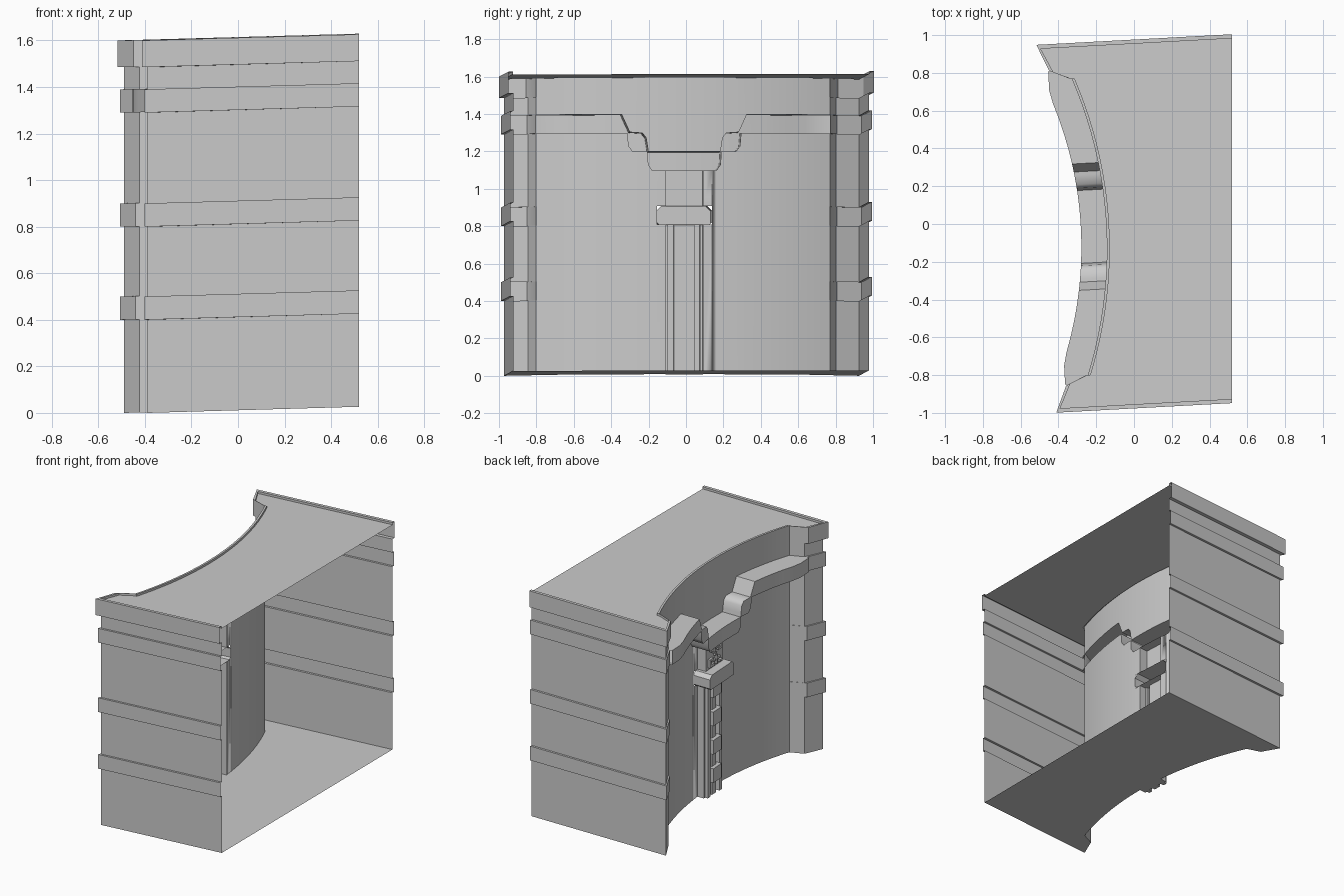
import bpy, bmesh, math
from mathutils import Vector

if "Cube" in bpy.data.objects:
    bpy.data.objects.remove(bpy.data.objects["Cube"])

T = math.radians(3.1)          # the whole block is turned slightly about z
C, S = math.cos(T), math.sin(T)

def W(u, v, z):                # local depth / width / height -> world, floor rises to the back
    return Vector((u * C - v * S, u * S + v * C, z + 0.0275 * max(0, u + 0.44) / 0.95))

def back(v):                   # local depth of the open rear plane
    return (0.52 + v * S) / C

def make(name, quads, angle=30):
    bm = bmesh.new()
    for q in quads:
        bm.faces.new([bm.verts.new(W(*p)) for p in q])
    bmesh.ops.remove_doubles(bm, verts=bm.verts, dist=1e-5)
    bmesh.ops.dissolve_degenerate(bm, dist=1e-5, edges=bm.edges)
    bmesh.ops.recalc_face_normals(bm, faces=bm.faces)
    ref = Vector((0.2, 0, 0.8))
    if sum(f.normal.dot(f.calc_center_median() - ref) * f.calc_area() for f in bm.faces) < 0:
        bmesh.ops.reverse_faces(bm, faces=bm.faces)
    me = bpy.data.meshes.new(name)
    bm.to_mesh(me)
    bm.free()
    ob = bpy.data.objects.new(name, me)
    bpy.context.collection.objects.link(ob)
    bpy.ops.object.select_all(action='DESELECT')
    ob.select_set(True)
    bpy.context.view_layer.objects.active = ob
    bpy.ops.object.shade_smooth_by_angle(angle=math.radians(angle))
    return ob

def sag(v, r):
    return r - math.sqrt(r * r - v * v)

def inner(v):                  # curved wall
    return -0.147 - sag(v, 2.266)

def outer(v):                  # face of the moulding
    return max(-0.41, -0.282 - sag(v, 2.0))

def interp(pts, v):
    v = abs(v)
    for (a, za), (b, zb) in zip(pts, pts[1:]):
        if v <= b:
            return za + (zb - za) * (v - a) / (b - a)
    return pts[-1][1]

UP = [(0, 1.19), (.193, 1.19), (.205, 1.265), (.225, 1.29), (.292, 1.295), (.335, 1.39), (.83, 1.39)]
LO = [(0, 1.09), (.172, 1.09), (.193, 1.12), (.197, 1.19), (.275, 1.19), (.298, 1.22), (.304, 1.29), (.83, 1.29)]
EDGE = 0.787
half = sorted({p[0] for p in UP + LO} | {.1, .147, .42, .5, .58, .66, .73, EDGE, .05})
VS = [-v for v in reversed(half) if v > 0] + half

# curved wall, left open behind the moulding and the pilaster
wall, band = [], []
for a, b in zip(VS, VS[1:]):
    m = abs(a + b) / 2
    la, lb, ua, ub = interp(LO, a), interp(LO, b), interp(UP, a), interp(UP, b)
    def strip(z0a, z0b, z1a, z1b):
        wall.append([(inner(a), a, z0a), (inner(b), b, z0b), (inner(b), b, z1b), (inner(a), a, z1a)])
    if m < EDGE:
        strip(ua, ub, 1.6, 1.6)
        if m > .147:
            strip(0, 0, la, lb)
        elif m > .1:
            strip(0, 0, .8, .8)
            strip(.9, .9, la, lb)
    # stepped moulding: face, top and underside
    band.append([(outer(a), a, la), (outer(b), b, lb), (outer(b), b, ub), (outer(a), a, ua)])
    for za, zb in ((ua, ub), (la, lb)):
        band.append([(outer(a), a, za), (outer(b), b, zb), (inner(b), b, zb), (inner(a), a, za)])
make("curved_wall", wall)
make("stepped_moulding", band, 50)

# side walls and corner piers with three bands and a cornice
def profile(d):
    v = .95 + d
    return [(back(v), v), (-.44 - d, v), (-.38 - d, .825 + d * .4), (-.288 - d * .5, EDGE)]

LEVELS = [(0, 0), (.4, 0), (.4, .015), (.5, .015), (.5, 0), (.8, 0), (.8, .015), (.9, .015), (.9, 0),
          (1.29, 0), (1.29, .015), (1.39, .015), (1.39, 0), (1.485, 0), (1.485, .025), (1.6, .025)]

def side(s):
    def prof(d):
        p = [(u, v * s) for u, v in profile(d)]
        return [(back(p[0][1]), p[0][1])] + p[1:]
    quads = []
    for (z0, d0), (z1, d1) in zip(LEVELS, LEVELS[1:]):
        p, q = prof(d0), prof(d1)
        for i in range(3):
            quads.append([(*p[i], z0), (*p[i + 1], z0), (*q[i + 1], z1), (*q[i], z1)])
        quads.append([(*p[3], z0), (inner(EDGE), s * EDGE, z0), (inner(EDGE), s * EDGE, z1), (*q[3], z1)])
    make("side_wall_left" if s < 0 else "side_wall_right", quads)

side(1)
side(-1)

# floor, and roof sunk behind a thin lip
def outline(d, shift):
    vs = [v for v in VS if abs(v) <= EDGE]
    p = profile(d)
    q = [(u, -v) for u, v in p]
    q[0] = (back(q[0][1]), q[0][1])
    return p + [(inner(v) + shift, v) for v in reversed(vs)] + q[::-1]

def deck(ring, z):
    return [[(*a, z), (*b, z), (back(b[1]), b[1], z), (back(a[1]), a[1], z)]
            for a, b in zip(ring[1:-1], ring[2:-1])]

make("floor", deck(outline(0, 0), 0))
rim, roof = outline(.025, 0), outline(0.003, .015)
lip = []
for a, b, c, d in zip(rim, rim[1:], roof[1:], roof):
    lip.append([(*a, 1.6), (*b, 1.6), (*c, 1.6), (*d, 1.6)])
    lip.append([(*d, 1.6), (*c, 1.6), (*c, 1.585), (*d, 1.585)])
make("roof", deck(roof, 1.585) + lip)

# pilaster parts are open-backed boxes standing on the wall
BASE = -.147

def box(v0, v1, z0, z1, d, d0=0, chamfer=0):
    k = chamfer
    f = [(BASE - d, v0 + k * .5, z0), (BASE - d, v1 - k * .5, z0), (BASE - d, v1, z0 + k * .5), (BASE - d, v1, z1 - k),
         (BASE - d, v1 - k, z1), (BASE - d, v0 + k, z1), (BASE - d, v0, z1 - k), (BASE - d, v0, z0 + k * .5)]
    if not k:
        f = [f[0], f[1], f[3], f[6]]
    r = [(BASE - d0, v, z) for _, v, z in f]
    n = len(f)
    return [f] + [[f[i], f[(i + 1) % n], r[(i + 1) % n], r[i]] for i in range(n)]

# fluted shaft
h = [(.1, 0), (.1, .05), (.085, .05), (.085, .07), (.055, .07), (.055, .045)]
path = h + [(-v, d) for v, d in reversed(h)]
shaft = [[(BASE - d, v, 0), (BASE - e, w, 0), (BASE - e, w, .8), (BASE - d, v, .8)]
         for (v, d), (w, e) in zip(path, path[1:])]
shaft.append([(BASE - d, v, 0) for v, d in path])
make("pilaster_shaft", shaft)

# ladder of blocks on the shaft
ladder = box(-.025, .025, 0, .8, .065, .045)
for z in (.1, .3, .5, .7):
    ladder += box(-.05, .05, z, z + (.08 if z > .6 else .1), .09, .045)
make("pilaster_blocks", ladder)

make("pilaster_capital", box(-.147, .147, .8, .9, .125, 0, .025))
make("pilaster_panel", box(-.1, .1, .9, 1.09, .065))

# meander relief on the panel: half of it, repeated by a half turn
BARS = [(-.075, -.012, .055, .075), (-.075, -.057, .015, .055), (-.057, -.03, .015, .03),
        (-.04, .0, .035, .045), (.01, .025, .012, .075), (.025, .055, .03, .045),
        (.045, .075, .06, .075), (-.01, .01, -.01, .0)]
fret = []
for v0, v1, z0, z1 in BARS:
    fret += box(v0, v1, .99 + z0, .99 + z1, .08, .065)
    fret += box(-v1, -v0, .99 - z1, .99 - z0, .08, .065)
make("panel_meander", fret)
